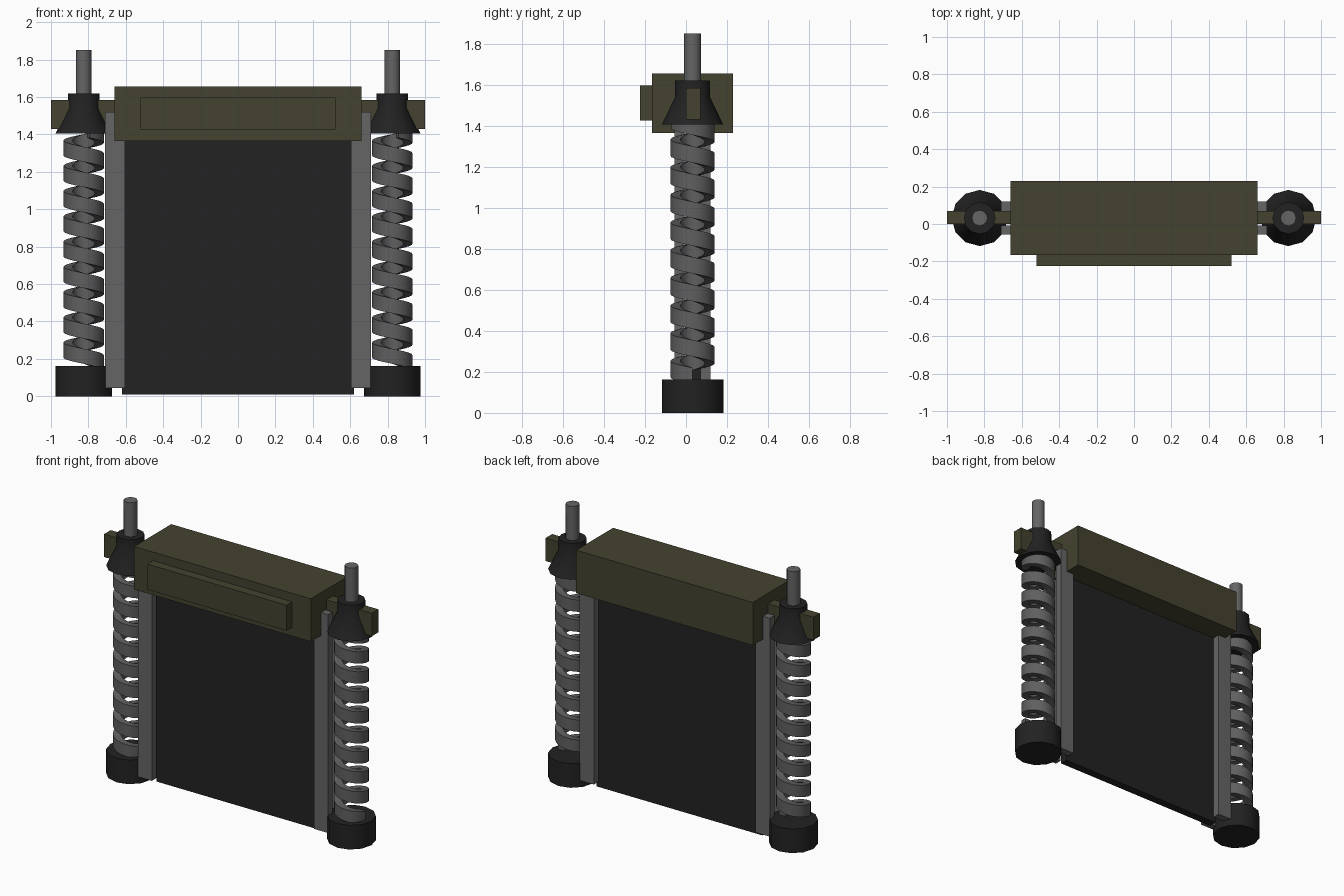
import bpy, bmesh, math

if "Cube" in bpy.data.objects:
    bpy.data.objects.remove(bpy.data.objects["Cube"])


def material(name, rgb):
    m = bpy.data.materials.new(name)
    m.diffuse_color = (*rgb, 1)
    m.use_nodes = True
    m.node_tree.nodes["Principled BSDF"].inputs["Base Color"].default_value = m.diffuse_color
    return m


OLIVE = material("olive", (0.058, 0.055, 0.029))
BLACK = material("black", (0.016, 0.016, 0.016))
STEEL = material("steel grey", (0.13, 0.13, 0.13))
SPRING = material("spring grey", (0.115, 0.115, 0.115))


def finish(name, bm, mat, smooth=False):
    bmesh.ops.recalc_face_normals(bm, faces=bm.faces[:])
    me = bpy.data.meshes.new(name)
    bm.to_mesh(me)
    bm.free()
    me.materials.append(mat)
    if smooth:
        me.shade_smooth()
        me.set_sharp_from_angle(angle=math.radians(35))
    ob = bpy.data.objects.new(name, me)
    bpy.context.collection.objects.link(ob)
    return ob


def box(name, x, y, z, mat):
    bm = bmesh.new()
    bmesh.ops.create_cube(bm, size=1)
    for v in bm.verts:
        v.co = [lo + (c + 0.5) * (hi - lo) for c, (lo, hi) in zip(v.co, (x, y, z))]
    return finish(name, bm, mat)


def lathe(name, profile, cx, cy, mat, sides=12):
    """Solid of revolution from (radius, height) points, capped at both ends."""
    bm = bmesh.new()
    rings = []
    for r, z in profile:
        rings.append([bm.verts.new((cx + r * math.cos(math.tau * i / sides),
                                    cy + r * math.sin(math.tau * i / sides), z))
                      for i in range(sides)])
    for a, b in zip(rings, rings[1:]):
        for i in range(sides):
            j = (i + 1) % sides
            bm.faces.new((a[i], a[j], b[j], b[i]))
    bm.faces.new(rings[0])
    bm.faces.new(rings[-1])
    return finish(name, bm, mat, True)


def coil(name, cx, cy, z0, pitch, turns, r_in, r_out, height, mat, steps=20):
    """Left-handed flat-wire spring, starting at +x at the bottom."""
    bm = bmesh.new()
    rings = []
    for i in range(int(turns * steps) + 1):
        t = i / steps
        c, s = math.cos(-math.tau * t), math.sin(-math.tau * t)
        z = z0 + pitch * t
        rings.append([bm.verts.new((cx + r * c, cy + r * s, z + h))
                      for r, h in ((r_in, -height / 2), (r_out, -height / 2),
                                   (r_out, height / 2), (r_in, height / 2))])
    for a, b in zip(rings, rings[1:]):
        for k in range(4):
            n = (k + 1) % 4
            bm.faces.new((a[k], a[n], b[n], b[k]))
    bm.faces.new(rings[0])
    bm.faces.new(rings[-1])
    return finish(name, bm, mat, True)


# Header housing, its front panel and the cross bar
box("header_housing", (-0.66, 0.66), (-0.165, 0.23), (1.365, 1.655), OLIVE)
box("header_front_panel", (-0.52, 0.52), (-0.225, -0.16), (1.425, 1.597), OLIVE)
box("cross_bar", (-1.0, 1.0), (0.0, 0.07), (1.43, 1.585), OLIVE)

# Dark screen held between the rails
box("screen", (-0.62, 0.62), (0.015, 0.07), (0.01, 1.45), BLACK)

CY = 0.032
for side, label in ((-1, "left"), (1, "right")):
    cx = side * 0.825
    # Guide rails in front of and behind the screen
    rail_x = sorted((side * 0.605, side * 0.71))
    box(label + "_front_rail", rail_x, (-0.055, -0.008), (0.045, 1.52), STEEL)
    box(label + "_back_rail", rail_x, (0.07, 0.12), (0.045, 1.52), STEEL)
    # Spring column: foot, spring, flared cap, rod
    lathe(label + "_foot", ((0.15, 0), (0.15, 0.163)), cx, CY, BLACK)
    coil(label + "_spring", cx, CY, 0.18, 0.135, 9.2, 0.06, 0.108, 0.08, SPRING)
    lathe(label + "_flared_cap", ((0.15, 1.405), (0.085, 1.54), (0.085, 1.62)), cx, CY, BLACK)
    lathe(label + "_rod", ((0.042, 1.5), (0.042, 1.85)), cx, CY, STEEL)
